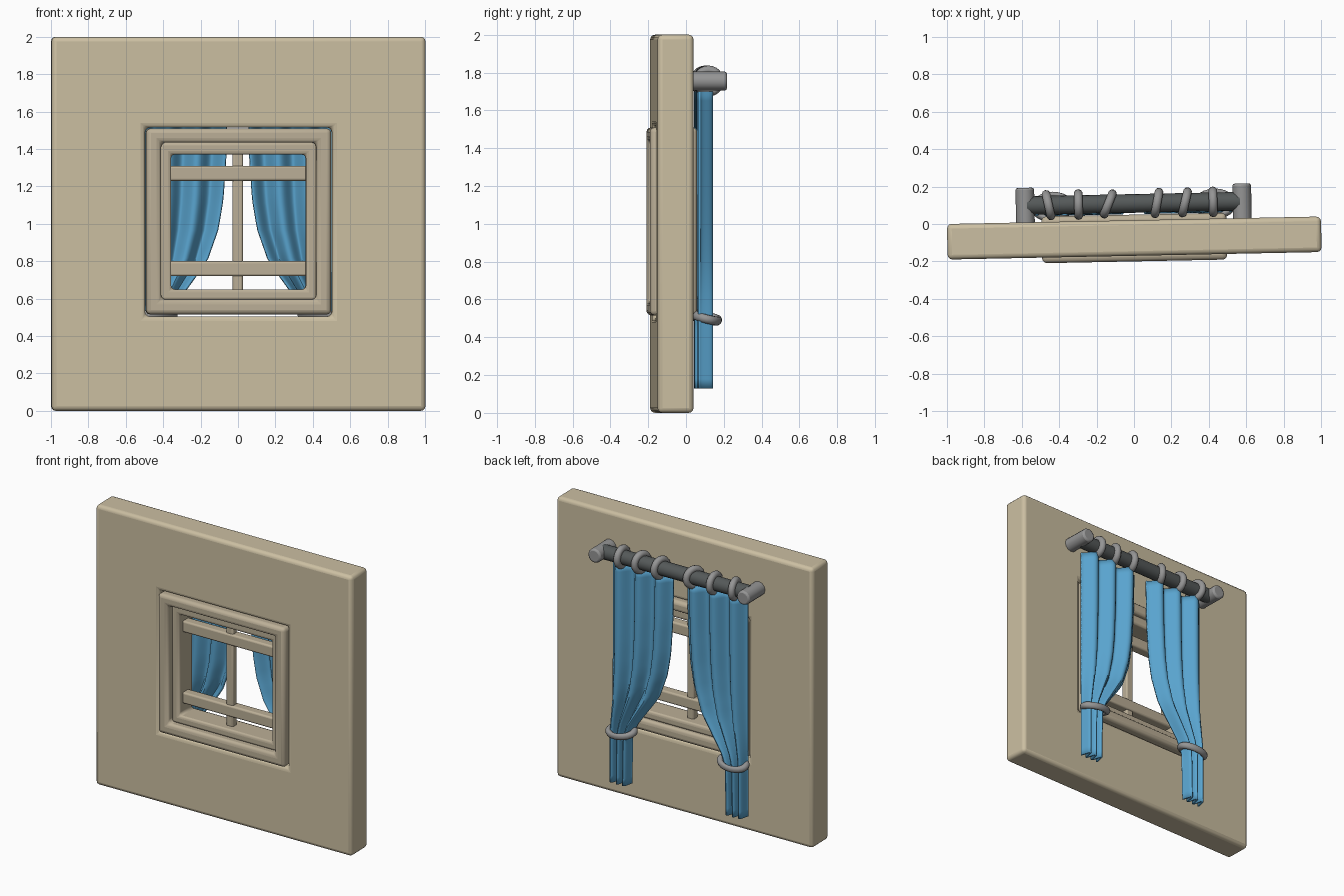
import bpy, bmesh, math
from mathutils import Matrix

if "Cube" in bpy.data.objects:
    bpy.data.objects.remove(bpy.data.objects["Cube"])

def material(name, rgb):
    m = bpy.data.materials.new(name)
    m.diffuse_color = (*rgb, 1)
    m.use_nodes = True
    m.node_tree.nodes["Principled BSDF"].inputs["Base Color"].default_value = m.diffuse_color
    return m

TAN = material("plaster", (0.60, 0.52, 0.36))
WOOD = material("wood", (0.50, 0.43, 0.31))
BLUE = material("cloth", (0.10, 0.37, 0.62))
DARK = material("dark_metal", (0.09, 0.10, 0.10))
GREY = material("grey_metal", (0.30, 0.30, 0.30))

def finish(ob, name, mat, bevel=0, segments=3):
    ob.name = name
    ob.data.materials.append(mat)
    if bevel:
        b = ob.modifiers.new("bevel", 'BEVEL')
        b.width, b.segments, b.limit_method = bevel, segments, 'ANGLE'
    bpy.ops.object.select_all(action='DESELECT')
    ob.select_set(True)
    bpy.context.view_layer.objects.active = ob
    bpy.ops.object.shade_smooth_by_angle(angle=math.radians(40))
    return ob

def from_bmesh(bm, name):
    me = bpy.data.meshes.new(name)
    bmesh.ops.recalc_face_normals(bm, faces=bm.faces[:])
    bm.to_mesh(me)
    bm.free()
    ob = bpy.data.objects.new(name, me)
    bpy.context.collection.objects.link(ob)
    return ob

def square_ring(name, outer, inner, y0, y1, mat, bevel):
    """Rectangular ring; outer and inner are (x0, x1, z0, z1)."""
    bm = bmesh.new()
    def loop(r, y):
        return [bm.verts.new((x, y, z)) for x, z in
                ((r[0], r[2]), (r[1], r[2]), (r[1], r[3]), (r[0], r[3]))]
    loops = [loop(outer, y0), loop(inner, y0), loop(inner, y1), loop(outer, y1)]
    for k in range(4):
        a, b = loops[k], loops[(k + 1) % 4]
        for i in range(4):
            j = (i + 1) % 4
            bm.faces.new((a[i], a[j], b[j], b[i]))
    return finish(from_bmesh(bm, name), name, mat, bevel)

def box(name, x0, x1, y0, y1, z0, z1, mat, bevel):
    bpy.ops.mesh.primitive_cube_add(size=1)
    ob = bpy.context.object
    ob.data.transform(Matrix.Translation(((x0+x1)/2, (y0+y1)/2, (z0+z1)/2))
                      @ Matrix.Diagonal((x1-x0, y1-y0, z1-z0, 1)))
    return finish(ob, name, mat, bevel)

def cylinder(name, r, length, loc, rot, mat, sides, bevel=0):
    bpy.ops.mesh.primitive_cylinder_add(vertices=sides, radius=r, depth=length,
                                        location=loc, rotation=rot)
    return finish(bpy.context.object, name, mat, bevel, 2)

def torus(name, major, minor, loc, rot, scale=(1, 1, 1)):
    bpy.ops.mesh.primitive_torus_add(major_radius=major, minor_radius=minor, location=loc,
                                     rotation=rot, major_segments=24, minor_segments=10)
    bpy.context.object.scale = scale
    return finish(bpy.context.object, name, GREY)

# Wall with square opening
square_ring("wall", (-1, 1, 0, 2), (-.5, .5, .505, 1.515), -.17, .02, TAN, .025)

# Window frames and glazing bars
square_ring("outer_frame", (-.495, .495, .515, 1.51), (-.415, .415, .595, 1.435),
            -.2, .05, WOOD, .025)
square_ring("inner_frame", (-.42, .42, .59, 1.44), (-.36, .36, .65, 1.37),
            -.15, .015, WOOD, .018)
for name, z in (("lower_bar", .76), ("upper_bar", 1.27)):
    box(name, -.37, .37, -.105, -.035, z - .04, z + .04, WOOD, .012)
box("mullion", -.03, .025, -.095, -.045, .64, 1.38, WOOD, .01)

# Curtain rod and wall brackets
cylinder("rod", .05, 1.14, (0, .11, 1.755), (0, math.pi/2, 0), DARK, 16)
for side, s in (("left", -1), ("right", 1)):
    cylinder(side + "_bracket", .05, .21, (s * .58, .1, 1.755),
             (math.pi/2, 0, 0), GREY, 12, .012)

# Rings hanging askew on the rod
for i, (x, tilt) in enumerate(((-.455, .2), (-.295, 0), (-.135, -.4),
                               (.125, -.2), (.275, -.25), (.425, 0))):
    torus(f"ring_{i+1}", .058, .024, (x, .11, 1.755), (0, math.pi/2, tilt))

# Curtains: pleated sheets gathered towards the outer edge
EDGE = ((1.70, .055), (1.37, .062), (1.13, .078), (.97, .105), (.80, .165),
        (.65, .275), (.56, .34), (.48, .372), (.13, .38))

def inner_edge(z):
    for (z1, x1), (z0, x0) in zip(EDGE, EDGE[1:]):
        if z >= z0 - 1e-6:
            return x0 + (x1 - x0) * (z - z0) / (z1 - z0)
    return EDGE[-1][1]

OUTER, ROWS, COLS = .525, 32, 48
for side, s in (("left", -1), ("right", 1)):
    bm = bmesh.new()
    grid = []
    for r in range(ROWS + 1):
        z = 1.70 - 1.57 * r / ROWS
        xi = inner_edge(z)
        row = []
        for c in range(COLS + 1):
            u = c / COLS
            y = .093 - .034 * math.cos(u * 3 * math.tau)
            row.append(bm.verts.new((s * (OUTER + (xi - OUTER) * u), y, z)))
        grid.append(row)
    for a, b in zip(grid, grid[1:]):
        for c in range(COLS):
            bm.faces.new((a[c], a[c+1], b[c+1], b[c]))
    ob = finish(from_bmesh(bm, "curtain"), side + "_curtain", BLUE)
    m = ob.modifiers.new("thickness", 'SOLIDIFY')
    m.thickness, m.offset = .014, 0
    # Tie-back band
    torus(side + "_tieback", .092, .024, (s * .435, .1, .505), (-.25, s * .1, 0), (1, .72, 1))

# Whole assembly sits slightly turned about the vertical
turn = Matrix.Rotation(math.atan(.02), 4, 'Z')
for ob in bpy.context.scene.objects:
    ob.matrix_basis = turn @ ob.matrix_basis
